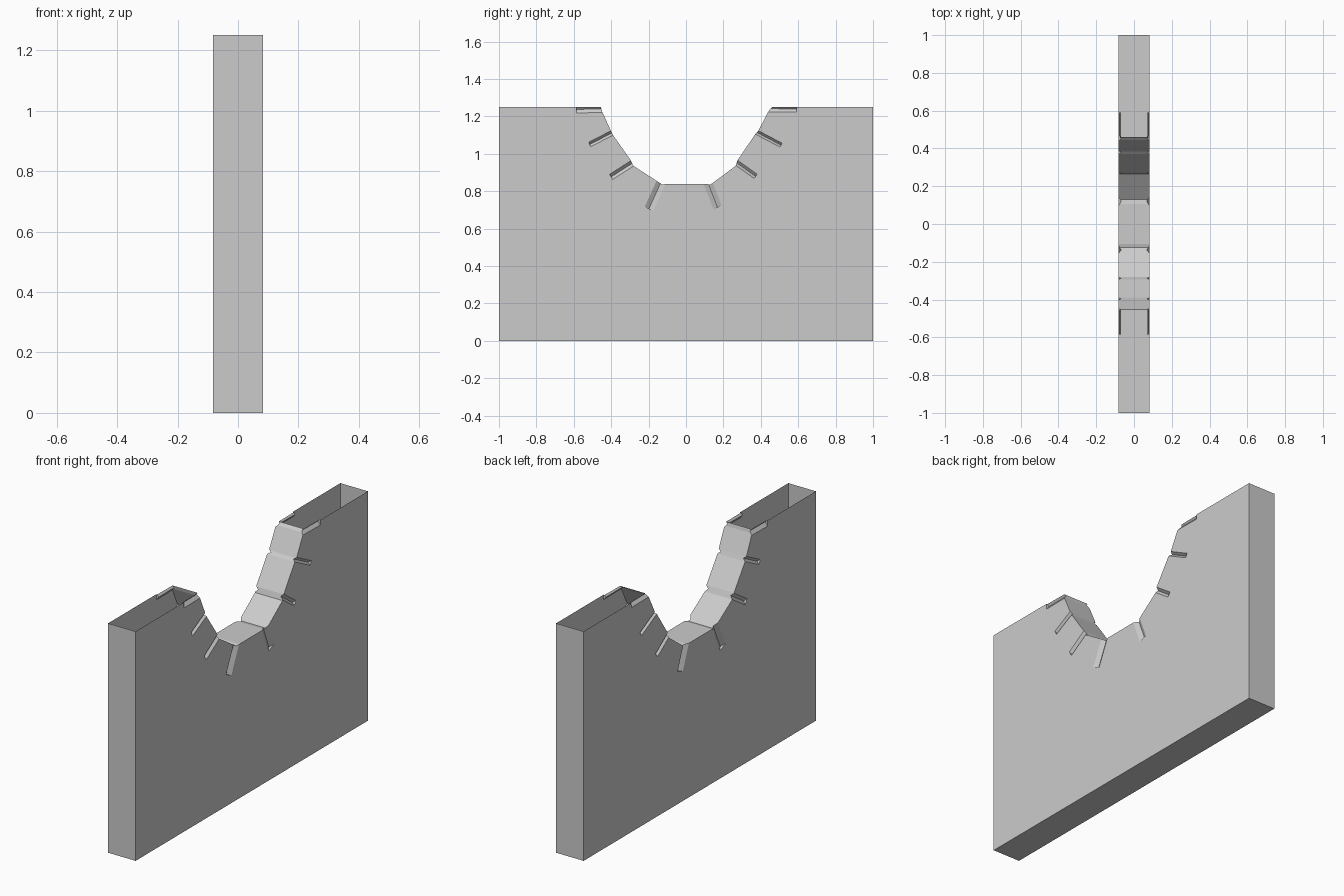
import bpy, bmesh
from mathutils import Vector

if "Cube" in bpy.data.objects:
    bpy.data.objects.remove(bpy.data.objects["Cube"])

HALF, TOP = 0.083, 1.25

# Wall outline in (y, z) with the faceted arch-shaped opening
left = [(-0.455, 1.25), (-0.45, 1.23), (-0.40, 1.12), (-0.39, 1.10),
        (-0.295, 0.965), (-0.28, 0.935), (-0.125, 0.835), (-0.105, 0.84)]
right = [(0.105, 0.84), (0.13, 0.835), (0.265, 0.935), (0.275, 0.965),
         (0.37, 1.105), (0.385, 1.12), (0.445, 1.235), (0.46, 1.25)]
outline = [(-1, 0), (-1, TOP)] + left + right + [(1, TOP), (1, 0)]

# Joint grooves between the arch stones: inner point, outer point, half width
grooves = [((-0.43, 1.24), (-0.585, 1.238), 0.019), ((-0.37, 1.125), (-0.515, 1.05), 0.013),
           ((-0.26, 0.967), (-0.40, 0.877), 0.016), ((-0.119, 0.88), (-0.198, 0.707), 0.025),
           ((0.43, 1.242), (0.59, 1.24), 0.017), ((0.355, 1.127), (0.508, 1.047), 0.012),
           ((0.25, 0.967), (0.372, 0.88), 0.014), ((0.104, 0.88), (0.168, 0.715), 0.024)]


def prism(bm, ring, offset):
    """Extrude a closed ring of points along an offset."""
    face = bm.faces.new([bm.verts.new(p) for p in ring])
    out = bmesh.ops.extrude_face_region(bm, geom=[face])
    moved = [g for g in out["geom"] if isinstance(g, bmesh.types.BMVert)]
    bmesh.ops.translate(bm, verts=moved, vec=offset)


def make(name, bm):
    bmesh.ops.recalc_face_normals(bm, faces=bm.faces[:])
    mesh = bpy.data.meshes.new(name)
    bm.to_mesh(mesh)
    bm.free()
    obj = bpy.data.objects.new(name, mesh)
    bpy.context.collection.objects.link(obj)
    return obj


# Solid wall
bm = bmesh.new()
prism(bm, [(-HALF, y, z) for y, z in outline], Vector((2 * HALF, 0, 0)))
wall = make("arched_wall", bm)

# V-shaped groove cutters on both wall faces
bm = bmesh.new()
for a, b, w in grooves:
    a, b = Vector((0, *a)), Vector((0, *b))
    d = (b - a).normalized()
    across = Vector((0, -d.z, d.y)) * w
    depth = Vector((0.015, 0, 0))
    for side in (-1, 1):
        c = a + Vector((side * HALF, 0, 0))
        prism(bm, [c + across, c + depth, c - across, c - depth], b - a)
cutter = make("groove_cutter", bm)
cutter.hide_render = True

mod = wall.modifiers.new("grooves", 'BOOLEAN')
mod.operation, mod.solver, mod.object = 'DIFFERENCE', 'EXACT', cutter
bpy.context.view_layer.objects.active = wall
bpy.ops.object.modifier_apply(modifier=mod.name)
bpy.data.objects.remove(cutter)

# Open the hollow top of the wall
bm = bmesh.new()
bm.from_mesh(wall.data)
caps = [f for f in bm.faces if all(v.co.z > TOP - 0.001 for v in f.verts)]
bmesh.ops.delete(bm, geom=caps, context='FACES')
bm.to_mesh(wall.data)
bm.free()
